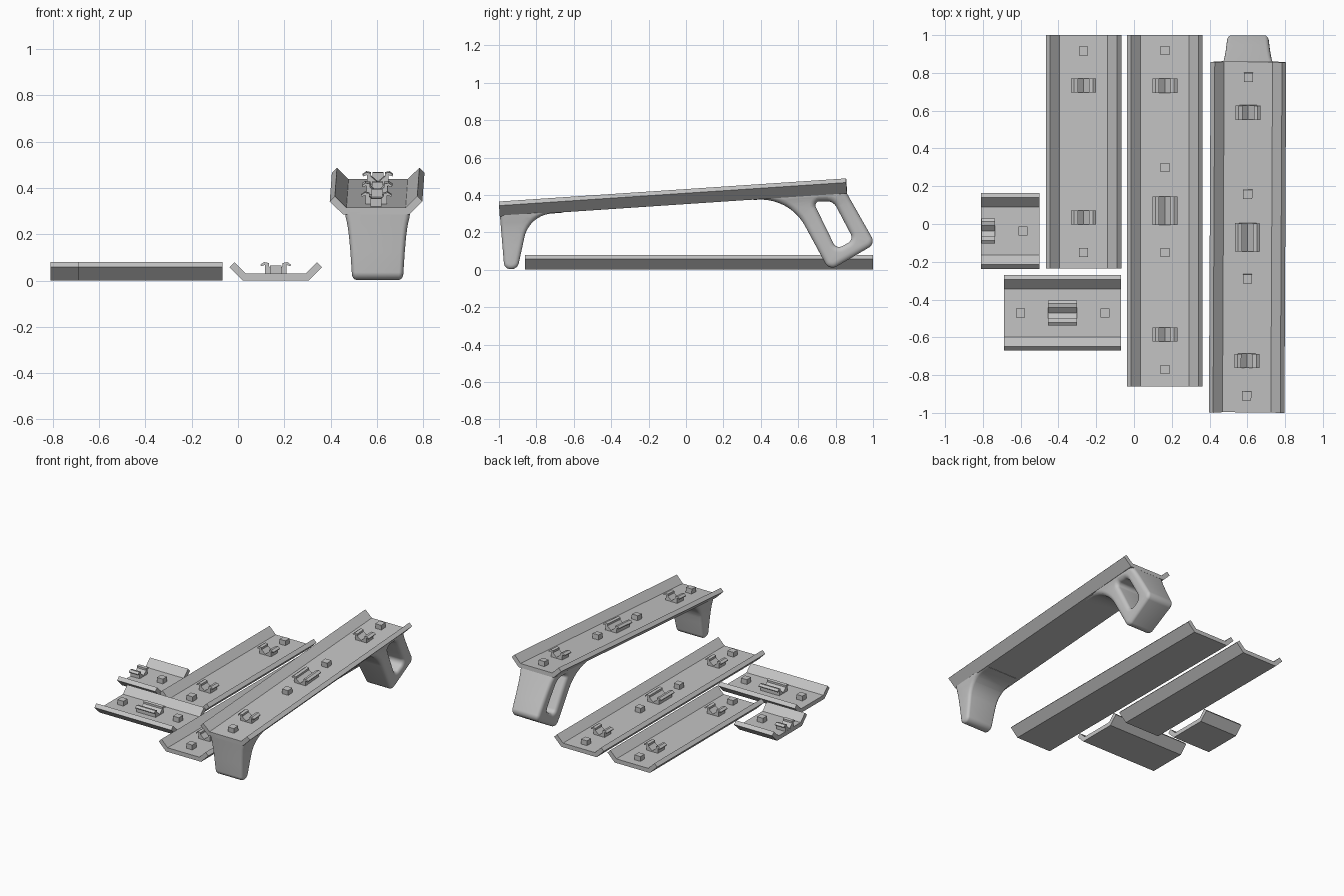
import bpy, bmesh, math
from mathutils import Vector, Matrix

cube = bpy.data.objects.get("Cube")
if cube:
    bpy.data.objects.remove(cube)

grey = bpy.data.materials.new("light_grey")
grey.use_nodes = True
COLOUR = (0.55, 0.55, 0.55, 1)
grey.diffuse_color = COLOUR
grey.node_tree.nodes["Principled BSDF"].inputs["Base Color"].default_value = COLOUR


def finish(name, bm, matrix, smooth=False):
    mesh = bpy.data.meshes.new(name)
    bm.to_mesh(mesh)
    bm.free()
    mesh.materials.append(grey)
    ob = bpy.data.objects.new(name, mesh)
    bpy.context.collection.objects.link(ob)
    ob.matrix_world = matrix
    if smooth:
        bpy.ops.object.select_all(action="DESELECT")
        ob.select_set(True)
        bpy.context.view_layer.objects.active = ob
        bpy.ops.object.shade_smooth_by_angle(angle=math.radians(35))


def bar(name, half_profile, length, centre_y, matrix):
    """Mirror a half profile in x and extrude it along y."""
    pts = half_profile + [(-x, z) for x, z in reversed(half_profile) if x > 0]
    bm = bmesh.new()
    verts = [bm.verts.new((x, centre_y - length / 2, z)) for x, z in pts]
    face = bm.faces.new(verts)
    ext = bmesh.ops.extrude_face_region(bm, geom=[face])
    moved = [g for g in ext["geom"] if isinstance(g, bmesh.types.BMVert)]
    bmesh.ops.translate(bm, verts=moved, vec=(0, length, 0))
    bmesh.ops.recalc_face_normals(bm, faces=bm.faces)
    finish(name, bm, matrix)


# Channel with two raised 45 degree edges, and a hooked clip
CHANNEL = [(0.142, 0), (0.2, 0.058), (0.178, 0.08), (0.128, 0.03)]
CLIP = [(0, 0.036), (0.03, 0.062), (0.03, 0.076), (0.05, 0.08), (0.066, 0.069),
        (0.064, 0.062), (0.046, 0.068), (0.046, 0.028)]
PEG = [(0.024, 0.028), (0.024, 0.065)]


def rail(name, length, matrix, clips, pegs):
    bar(name, CHANNEL, length, 0, matrix)
    for i, (y, size) in enumerate(clips):
        bar(f"{name}_clip_{i + 1}", CLIP, size, y, matrix)
    for i, y in enumerate(pegs):
        bar(f"{name}_peg_{i + 1}", PEG, 0.048, y, matrix)


SLOPE, BASE, X = 0.0665, 0.351, 0.601      # underside of the raised rail
long_clips = [(0.662, 0.075), (0, 0.15), (-0.655, 0.075)]
long_pegs = [0.848, 0.229, -0.22, -0.84]
turn = Matrix.Rotation(math.pi / 2, 4, "Z")
tilt = Matrix.Rotation(-0.005, 4, "Z") @ Matrix.Rotation(math.atan(SLOPE), 4, "X")

rail("raised_rail", 1.86, Matrix.Translation((X, -0.067, BASE - 0.067 * SLOPE)) @ tilt,
     long_clips, long_pegs)
rail("long_rail", 1.86, Matrix.Translation((0.163, 0.07, 0)), long_clips, long_pegs)
rail("medium_rail", 1.235, Matrix.Translation((-0.267, 0.382, 0)),
     [(0.352, 0.075), (-0.347, 0.075)], [0.535, -0.533])
rail("short_rail", 0.62, Matrix.Translation((-0.378, -0.471, 0)) @ turn,
     [(0, 0.153)], [0.224, -0.224])
rail("end_rail", 0.308, Matrix.Translation((-0.655, -0.037, 0)) @ turn,
     [(0.117, 0.073)], [-0.068])


def rounded(corners):
    """Round each (y, z, cut) corner with an arc."""
    out = []
    for i, (y, z, cut) in enumerate(corners):
        p = Vector((y, z))
        if not cut:
            out.append(p)
            continue
        u = (Vector(corners[i - 1][:2]) - p).normalized()
        v = (Vector(corners[(i + 1) % len(corners)][:2]) - p).normalized()
        c = p + (u + v) * (cut / (1 + u.dot(v)))
        a, b = p + u * cut - c, p + v * cut - c
        out += [c + a.lerp(b, k / 10).normalized() * a.length for k in range(11)]
    return out


def inset(pts, dist, is_hole):
    """Offset a loop into the solid material."""
    n = len(pts)
    area = sum(pts[i - 1].cross(pts[i]) for i in range(n))
    sign = (1 if area > 0 else -1) * (-1 if is_hole else 1)
    out = []
    for i, p in enumerate(pts):
        d1, d2 = (p - pts[i - 1]).normalized(), (pts[(i + 1) % n] - p).normalized()
        n1, n2 = Vector((-d1.y, d1.x)), Vector((-d2.y, d2.x))
        out.append(p + (n1 + n2) * (sign * dist / (1 + n1.dot(n2))))
    return out


def support(name, outline, hole, radius, half=0.142):
    """Extrude a side outline in x with rounded rims, then flare it to the rail."""
    bm = bmesh.new()
    caps = {-1: [], 1: []}
    for corners, is_hole in ((outline, False), (hole, True)):
        if not corners:
            continue
        pts = rounded(corners)
        rings = []
        for side in (-1, 1):
            steps = range(5, -1, -1) if side < 0 else range(6)
            for k in steps:
                a = k / 5 * math.pi / 2
                x = side * (half - radius * (1 - math.sin(a)))
                loop = inset(pts, radius * (1 - math.cos(a)), is_hole)
                rings.append([bm.verts.new((x, p.x, p.y)) for p in loop])
        n = len(pts)
        for r, s in zip(rings, rings[1:]):
            for i in range(n):
                bm.faces.new((r[i - 1], r[i], s[i], s[i - 1]))
        for side, ring in ((-1, rings[0]), (1, rings[-1])):
            caps[side] += [bm.edges.get((ring[i - 1], ring[i])) for i in range(n)]
    for edges in caps.values():
        bmesh.ops.triangle_fill(bm, edges=edges, use_beauty=True)
    bmesh.ops.recalc_face_normals(bm, faces=bm.faces)
    # Trim inside the rail and add cuts for the flare
    normal = Vector((0, -SLOPE, 1))
    for depth in (-0.012, 0.015, 0.035, 0.06, 0.1, 0.16):
        bmesh.ops.bisect_plane(bm, geom=bm.verts[:] + bm.edges[:] + bm.faces[:],
                               plane_co=(0, 0, BASE - depth), plane_no=normal,
                               clear_outer=depth < 0)
    for v in bm.verts:
        d = max(0, BASE + SLOPE * v.co.y - v.co.z)
        v.co.x *= 0.89 - 0.42 * d + 0.11 * math.exp(-d / 0.055)
    finish(name, bm, Matrix.Translation((X + 0.002, 0, 0)), True)


support("front_leg",
        [(-1.004, 0.4, 0), (-0.971, 0.003, 0.033), (-0.901, 0.003, 0.033),
         (-0.838, 0.292, 0.12), (-0.66, 0.305, 0), (-0.66, 0.42, 0)],
        None, 0.024)
support("rear_handle",
        [(0.81, 0.497, 0), (1.013, 0.139, 0.04), (0.766, -0.005, 0.045),
         (0.555, 0.384, 0.17), (0.36, 0.373, 0), (0.36, 0.497, 0)],
        [(0.679, 0.366, 0.035), (0.788, 0.366, 0.035),
         (0.897, 0.16, 0.035), (0.804, 0.109, 0.035)], 0.03)
